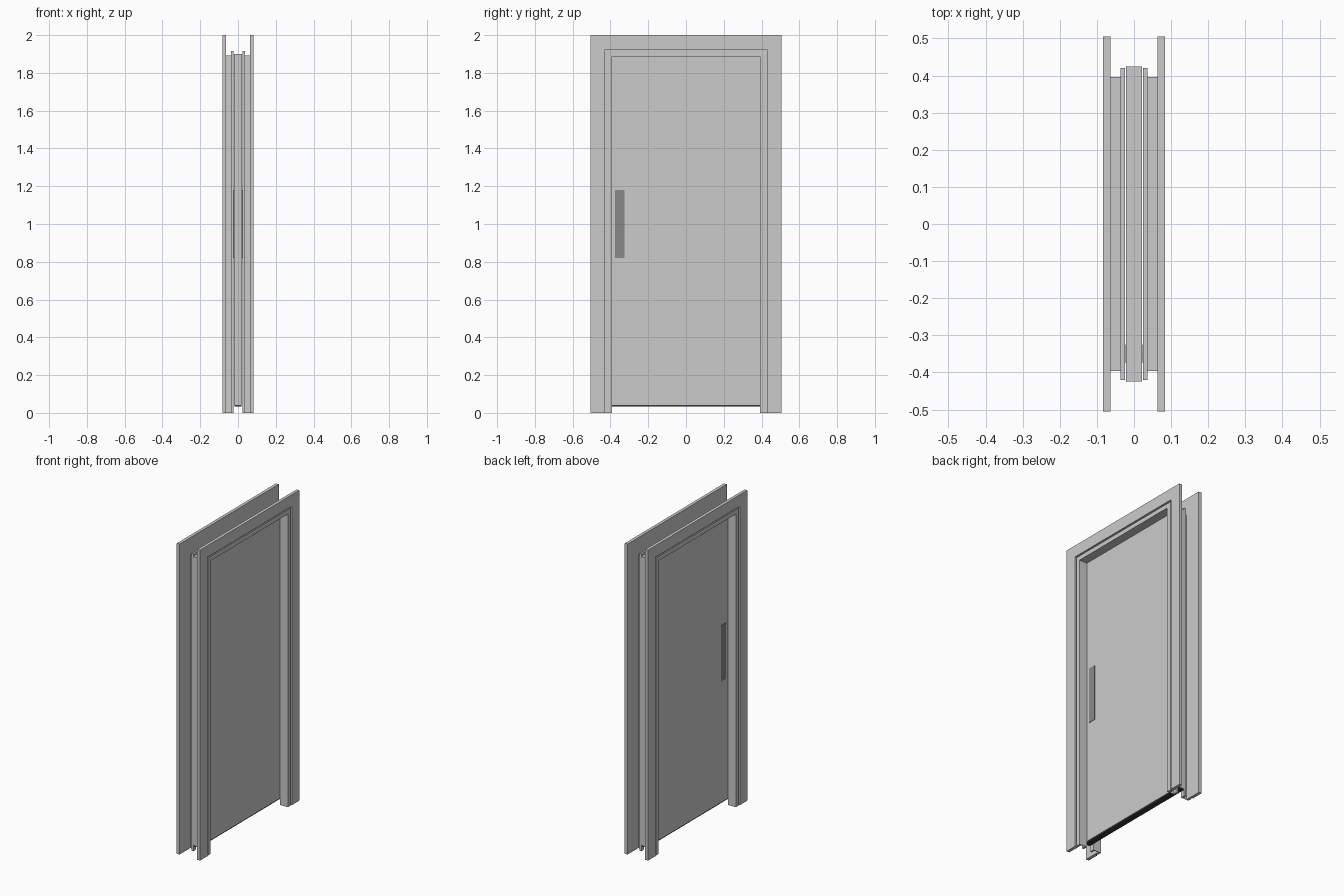
import bpy, bmesh

if "Cube" in bpy.data.objects:
    bpy.data.objects.remove(bpy.data.objects["Cube"])

HALF, TOP = 0.393, 1.888      # clear opening: half width and height


def material(name, v):
    m = bpy.data.materials.new(name)
    m.diffuse_color = (v, v, v, 1)
    m.use_nodes = True
    m.node_tree.nodes["Principled BSDF"].inputs["Base Color"].default_value = m.diffuse_color
    return m


def finish(bm, name, mat=None):
    bmesh.ops.recalc_face_normals(bm, faces=bm.faces)
    me = bpy.data.meshes.new(name)
    bm.to_mesh(me)
    bm.free()
    ob = bpy.data.objects.new(name, me)
    bpy.context.collection.objects.link(ob)
    if mat:
        me.materials.append(mat)
    return ob


def box(name, x, y, z, mat=None):
    bm = bmesh.new()
    bmesh.ops.create_cube(bm, size=1)
    for v in bm.verts:
        v.co = [(a[0] + a[1]) / 2 + c * (a[1] - a[0]) for a, c in zip((x, y, z), v.co)]
    return finish(bm, name, mat)


def surround(name, profile, side):
    """Sweep a (distance from opening, x) profile up, across and down the opening."""
    bm = bmesh.new()
    rings = []
    for sy, up in ((-1, 0), (-1, 1), (1, 1), (1, 0)):
        rings.append([bm.verts.new((side * x, sy * (HALF + d), up * (TOP + d)))
                      for d, x in profile])
    n = len(profile)
    for a, b in zip(rings, rings[1:]):
        for i in range(n):
            j = (i + 1) % n
            bm.faces.new((a[i], a[j], b[j], b[i]))
    bm.faces.new(rings[0])
    bm.faces.new(rings[-1])
    return finish(bm, name)


dark = material("dark_metal", 0.25)
rubber = material("rubber", 0.04)

# door leaf with bottom seal
box("door_leaf", (-0.021, 0.021), (-0.425, 0.425), (0.042, 1.9))
box("bottom_seal", (-0.018, 0.018), (-0.42, 0.42), (0.034, 0.042), rubber)

# casing: outer board, shadow groove, inner strip
casing = [(0.0, 0.063), (0.112, 0.063), (0.112, 0.083), (0.037, 0.083),
          (0.037, 0.073), (0.028, 0.073), (0.028, 0.08), (0.0, 0.08)]
# thin jamb lining with a return lip beside the leaf
lining = [(0.0, 0.024), (0.028, 0.024), (0.028, 0.036), (0.003, 0.036),
          (0.003, 0.063), (0.0, 0.063)]

for side, tag in ((1, "right"), (-1, "left")):
    surround("casing_" + tag, casing, side)
    surround("jamb_lining_" + tag, lining, side)
    # flush pull plate
    xs = sorted((side * 0.02, side * 0.0235))
    box("pull_handle_" + tag, xs, (-0.375, -0.325), (0.82, 1.18), dark)
